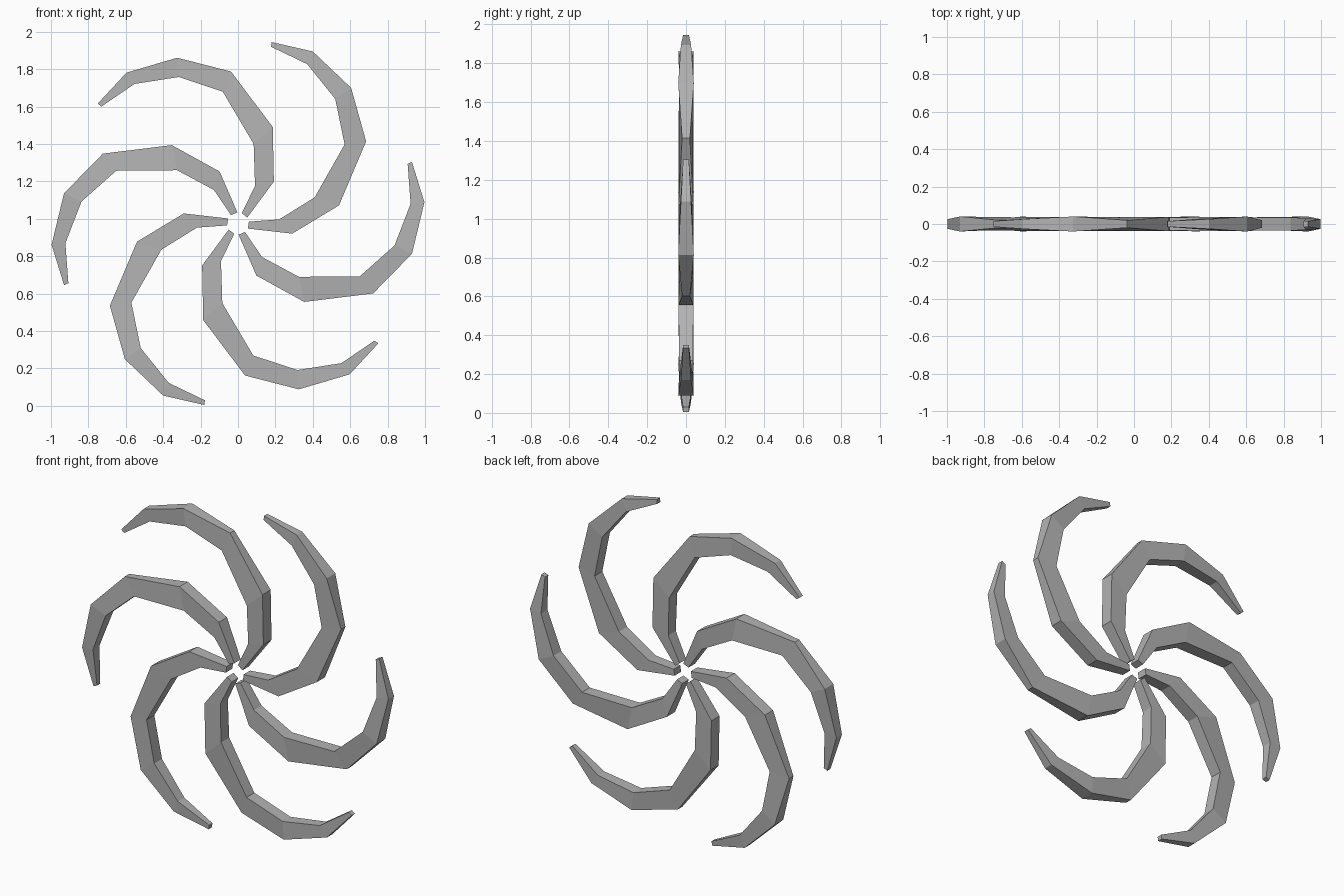
import bpy
import math
from mathutils import Matrix, Vector

if "Cube" in bpy.data.objects:
    bpy.data.objects.remove(bpy.data.objects["Cube"], do_unlink=True)

HUB = Vector((0, 0, 0.975))
ARMS = 6

grey = bpy.data.materials.new("plain grey")
grey.use_nodes = True
colour = (0.45, 0.45, 0.45, 1)
grey.diffuse_color = colour
grey.node_tree.nodes["Principled BSDF"].inputs["Base Color"].default_value = colour

# Stations from tip to hub: (x, z, half depth), z measured from the hub
OUTER = [(0.18, 0.97, 0.015), (0.40, 0.92, 0.026), (0.605, 0.725, 0.04),
         (0.685, 0.439, 0.02), (0.54, 0.097, 0.038), (0.29, -0.054, 0.038),
         (0.053, -0.027, 0.03)]
INNER = [(0.177, 0.945, 0.015), (0.37, 0.852, 0.03), (0.52, 0.666, 0.036),
         (0.57, 0.423, 0.036), (0.41, 0.14, 0.038), (0.22, 0.022, 0.035),
         (0.058, 0.01, 0.03)]


def arm_mesh():
    """Curved blade: a four-sided section lofted along its stations."""
    verts, faces = [], []
    for (ox, oz, od), (ix, iz, inner_d) in zip(OUTER, INNER):
        verts += [(ox, -od, oz), (ox, od, oz), (ix, inner_d, iz), (ix, -inner_d, iz)]
    for ring in range(len(OUTER) - 1):
        a, b = ring * 4, ring * 4 + 4
        for k in range(4):
            n = (k + 1) % 4
            faces.append((a + k, b + k, b + n, a + n))
    last = len(verts) - 4
    faces += [(0, 1, 2, 3), (last + 3, last + 2, last + 1, last)]
    mesh = bpy.data.meshes.new("curved_arm")
    mesh.from_pydata(verts, [], faces)
    mesh.materials.append(grey)
    mesh.validate()
    return mesh


# Arms set evenly around the open hub, sharing one flat-shaded mesh
blade = arm_mesh()
for i in range(ARMS):
    arm = bpy.data.objects.new(f"curved_arm_{i + 1}", blade)
    bpy.context.collection.objects.link(arm)
    arm.matrix_world = (Matrix.Translation(HUB)
                        @ Matrix.Rotation(math.tau * i / ARMS, 4, "Y"))
